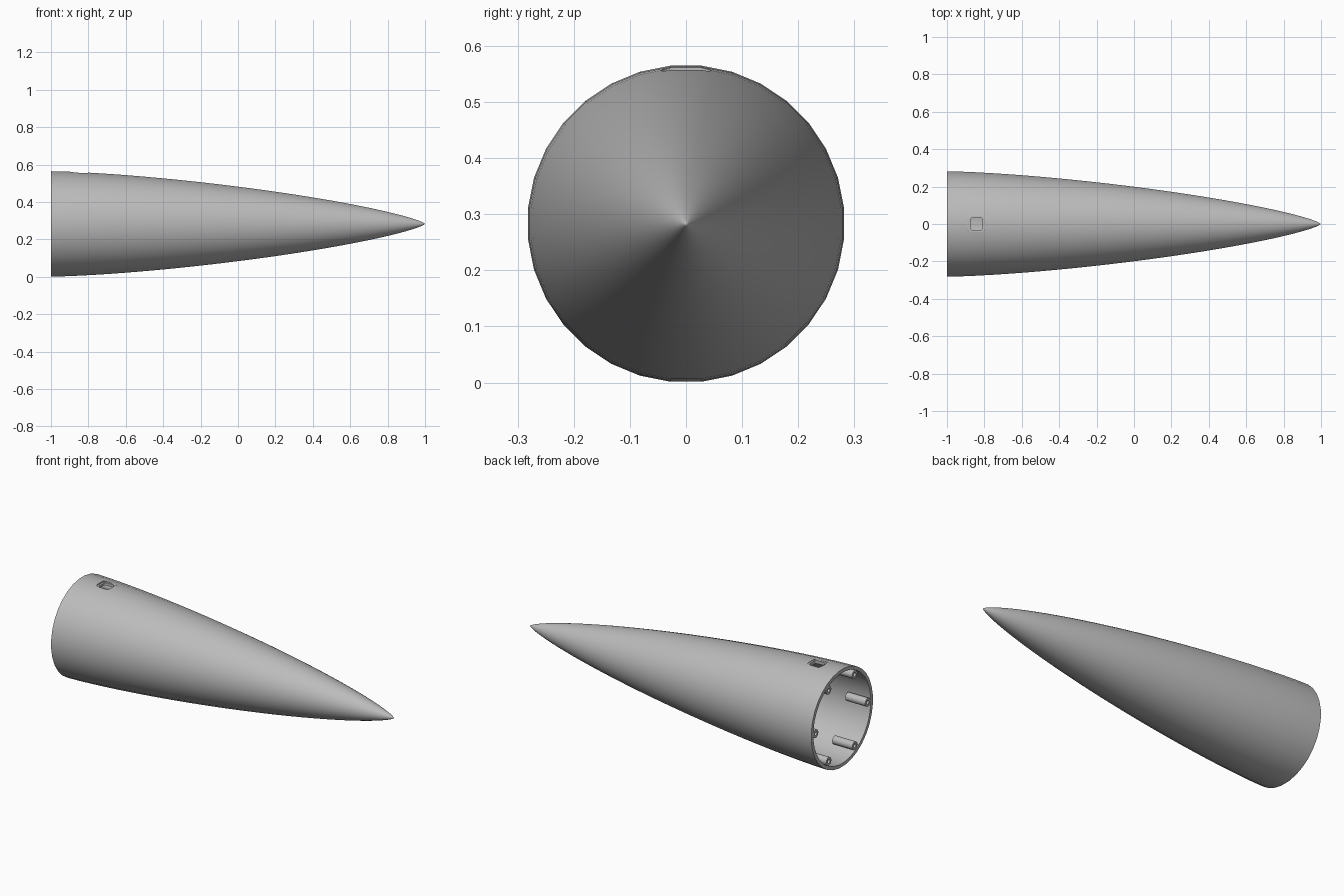
import bpy, bmesh, math
from mathutils import Matrix

cube = bpy.data.objects.get("Cube")
if cube:
    bpy.data.objects.remove(cube, do_unlink=True)

R, WALL, SEGS = 0.283, 0.02, 32
AXIS_Z = R

grey = bpy.data.materials.new("light grey plastic")
grey.use_nodes = True
grey.diffuse_color = (0.5, 0.5, 0.5, 1)
grey.node_tree.nodes["Principled BSDF"].inputs["Base Color"].default_value = (0.5, 0.5, 0.5, 1)


def make_object(name, bm):
    bmesh.ops.recalc_face_normals(bm, faces=bm.faces)
    mesh = bpy.data.meshes.new(name)
    bm.to_mesh(mesh)
    bm.free()
    mesh.materials.append(grey)
    obj = bpy.data.objects.new(name, mesh)
    bpy.context.collection.objects.link(obj)
    return obj


def lathe(bm, profile):
    """Closed surface of revolution about x; zero radius makes a pole."""
    rings = []
    for x, r in profile:
        count = SEGS if r > 1e-5 else 1
        angles = [2 * math.pi * (i + 0.5) / SEGS for i in range(count)]
        rings.append([bm.verts.new((x, r * math.cos(a), AXIS_Z + r * math.sin(a))) for a in angles])
    for a, b in zip(rings, rings[1:]):
        for i in range(SEGS):
            j = (i + 1) % SEGS
            corners = [a[i % len(a)], a[j % len(a)], b[j % len(b)], b[i % len(b)]]
            bm.faces.new(list(dict.fromkeys(corners)))


def nose_radius(t):
    """Streamlined nose curve, t = 0 at the tip and 1 at the base."""
    theta = math.acos(1 - 2 * t)
    return R * math.sqrt(max(0, theta - math.sin(2 * theta) / 2) / math.pi)


def rounded_cutter(name, size, corner, z0, z1):
    bm = bmesh.new()
    half = size / 2 - corner
    ring = []
    for q, (sx, sy) in enumerate([(1, 1), (-1, 1), (-1, -1), (1, -1)]):
        for k in range(6):
            a = math.pi / 2 * (q + k / 5)
            ring.append(bm.verts.new((-0.842 + sx * half + corner * math.cos(a),
                                      sy * half + corner * math.sin(a), z0)))
    face = bm.faces.new(ring)
    top = bmesh.ops.extrude_face_region(bm, geom=[face])["geom"]
    bmesh.ops.translate(bm, vec=(0, 0, z1 - z0),
                        verts=[v for v in top if isinstance(v, bmesh.types.BMVert)])
    cutter = make_object(name, bm)
    cutter.hide_render = True
    cutter.hide_viewport = True
    cutter.display_type = 'WIRE'
    return cutter


# Hollow nose shell: outer curve from the tip, rim, then inner curve
steps = [(i / 40) ** 1.6 for i in range(41)]
outer = [(1 - 2 * t, nose_radius(t)) for t in steps]
inner = [(x, r - WALL) for x, r in reversed(outer) if r > WALL + 0.005]
bm = bmesh.new()
lathe(bm, outer + inner + [(inner[-1][0] + 0.02, 0)])
shell = make_object("nose_shell", bm)

# Access port: shallow recess around a smaller through opening
for cutter in (rounded_cutter("port_recess_cutter", 0.088, 0.025, 2 * R - 0.011, 0.7),
               rounded_cutter("port_opening_cutter", 0.066, 0.015, 0.45, 0.7)):
    mod = shell.modifiers.new(cutter.name, 'BOOLEAN')
    mod.operation = 'DIFFERENCE'
    mod.solver = 'EXACT'
    mod.object = cutter

# Six screw bosses around the inside of the open base
def boss_profile(bm, outer_r, hole_r, x0, x1, depth):
    rings = []
    for x, r in [(x1, outer_r), (x0, outer_r), (x0, hole_r), (x0 + depth, hole_r)]:
        rings.append([bm.verts.new((x, r * math.cos(k * math.pi / 8), r * math.sin(k * math.pi / 8)))
                      for k in range(16)])
    for a, b in zip(rings, rings[1:]):
        for i in range(16):
            bm.faces.new((a[i], a[i - 1], b[i - 1], b[i]))
    bm.faces.new(rings[0])
    bm.faces.new(rings[-1])


bosses = []
for n in range(6):
    a = n * math.pi / 3
    bm = bmesh.new()
    boss_profile(bm, 0.024, 0.011, -0.998, -0.87, 0.1)
    bmesh.ops.transform(bm, verts=bm.verts, matrix=Matrix.Translation(
        (0, 0.238 * math.cos(a), AXIS_Z + 0.238 * math.sin(a))))
    bosses.append(make_object(f"screw_boss_{n + 1}", bm))

# Smooth shading with crisp rims
bpy.ops.object.select_all(action='DESELECT')
for obj in [shell] + bosses:
    obj.select_set(True)
bpy.context.view_layer.objects.active = shell
bpy.ops.object.shade_smooth_by_angle(angle=math.radians(30))
